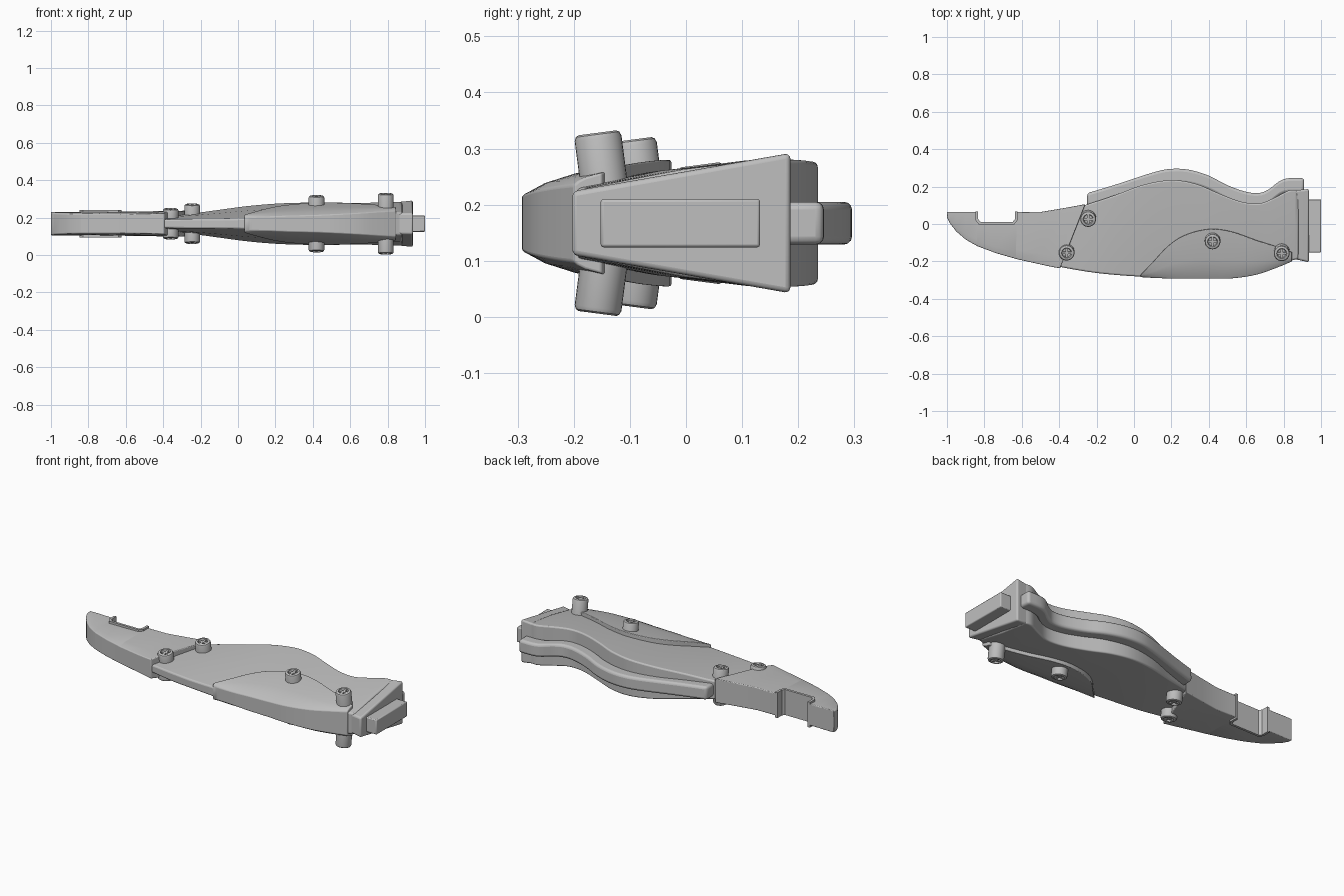
import bpy, bmesh, math
from mathutils import Matrix, Vector

cube = bpy.data.objects.get("Cube")
if cube:
    bpy.data.objects.remove(cube)

MID = 0.167  # height of the plane the parts mirror about

grey = bpy.data.materials.new("light_grey")
grey.use_nodes = True
grey.diffuse_color = (0.52, 0.52, 0.52, 1)
grey.node_tree.nodes["Principled BSDF"].inputs["Base Color"].default_value = (0.52, 0.52, 0.52, 1)


def finish(name, bm, bevel=0.0, segments=3, angle=40):
    """Turn a bmesh into a shaded object, optionally with rounded edges."""
    bmesh.ops.recalc_face_normals(bm, faces=bm.faces)
    mesh = bpy.data.meshes.new(name)
    bm.to_mesh(mesh)
    bm.free()
    mesh.materials.append(grey)
    ob = bpy.data.objects.new(name, mesh)
    bpy.context.collection.objects.link(ob)
    if bevel:
        mod = ob.modifiers.new("round_edges", 'BEVEL')
        mod.width, mod.segments = bevel, segments
        mod.limit_method, mod.angle_limit = 'ANGLE', math.radians(angle)
    bpy.ops.object.select_all(action='DESELECT')
    ob.select_set(True)
    bpy.context.view_layer.objects.active = ob
    bpy.ops.object.shade_smooth_by_angle(angle=math.radians(35))
    return ob


def smooth(rows, steps=4):
    """Curve through the rows (Catmull-Rom on every column)."""
    out = []
    for i in range(len(rows) - 1):
        p = [rows[max(0, min(len(rows) - 1, i + k))] for k in (-1, 0, 1, 2)]
        for s in range(steps):
            t = s / steps
            out.append([0.5 * (2 * b + (c - a) * t + (2 * a - 5 * b + 4 * c - d) * t * t
                               + (3 * b - a - 3 * c + d) * t ** 3) for a, b, c, d in zip(*p)])
    return out + [list(rows[-1])]


def loft(name, rows, section, bevel):
    """Rows: x front, x back, y front, y back, half thickness front, back.
    Section: (position across, blend of half thickness)."""
    bm = bmesh.new()
    rings = []
    for xf, xb, yf, yb, hf, hb in rows:
        top = [(xf + (xb - xf) * t, yf + (yb - yf) * t, hf + (hb - hf) * k) for t, k in section]
        ring = [(x, y, MID + h) for x, y, h in top] + [(x, y, MID - h) for x, y, h in reversed(top)]
        rings.append([bm.verts.new(p) for p in ring])
    for a, b in zip(rings, rings[1:]):
        for i in range(len(a)):
            j = (i + 1) % len(a)
            bm.faces.new((a[i], a[j], b[j], b[i]))
    bm.faces.new(rings[0])
    bm.faces.new(rings[-1])
    return finish(name, bm, bevel)


def straight(rows):
    return [(r[0],) + tuple(r) for r in rows]


# Main body: thin front edge, thick wavy back
body = [(-.42, -.225, .05, .022, .04), (-.25, -.255, .105, .025, .055),
        (-.1, -.272, .155, .025, .075), (.05, -.282, .21, .028, .095),
        (.2, -.287, .235, .032, .108), (.33, -.287, .215, .038, .113),
        (.45, -.285, .165, .042, .115), (.57, -.28, .12, .047, .113),
        (.67, -.255, .11, .053, .112), (.75, -.235, .14, .058, .115),
        (.83, -.2, .18, .062, .118), (.88, -.185, .18, .06, .118)]
loft("main_body", smooth(straight(body)), [(0, 0), (.5, .62), (1, 1)], .012)

# Raised side panels, above and below
panel = [(.035, -.284, -.272, .034, .05), (.1, -.288, -.205, .036, .068),
         (.18, -.291, -.12, .038, .088), (.27, -.292, -.06, .042, .102),
         (.4, -.292, -.027, .045, .112), (.52, -.291, -.04, .05, .113),
         (.65, -.272, -.085, .057, .108), (.76, -.235, -.12, .064, .1),
         (.845, -.2, -.15, .068, .09)]
loft("side_panel", smooth(straight(panel)), [(0, 0), (.15, .32), (.4, .62), (1, 1)], .006)

# Rail along the back edge
rail = [(-.25, .165), (-.1, .21), (.1, .275), (.2, .295), (.3, .289), (.4, .258), (.5, .207),
        (.6, .172), (.67, .166), (.72, .185), (.8, .24), (.91, .245)]
loft("back_rail", smooth([(x, x, y - .075, y, .038, .038) for x, y in rail]), [(0, 0), (1, 1)], .014)

# Tail with a notch and a slanted joint
tail = [(-1, -1, .035, .065, .055, .063), (-.985, -.985, .005, .065, .054, .064),
        (-.95, -.95, -.04, .065, .053, .064), (-.9, -.9, -.083, .065, .052, .063),
        (-.84, -.84, -.117, .065, .05, .063), (-.838, -.838, -.118, .012, .05, .062),
        (-.74, -.74, -.155, .012, .05, .062), (-.632, -.632, -.186, .012, .05, .063),
        (-.63, -.63, -.187, .065, .05, .064), (-.5, -.5, -.216, .064, .052, .066),
        (-.44, -.38, -.229, .084, .054, .068), (-.395, -.26, -.237, .106, .056, .07)]
loft("tail", tail, [(0, 0), (.2, .7), (1, 1)], .01)

# U-shaped lip lining the notch
bm = bmesh.new()
outer = [(-.847, .068), (-.847, .02), (-.83, -.002), (-.64, -.002), (-.623, .02), (-.623, .068)]
inner = [(-.833, .068), (-.833, .026), (-.822, .012), (-.648, .012), (-.637, .026), (-.637, .068)]
for i in range(len(outer) - 1):
    quad = [outer[i], outer[i + 1], inner[i + 1], inner[i]]
    face = bm.faces.new([bm.verts.new((x, y, MID - .074)) for x, y in quad])
    new = bmesh.ops.extrude_face_region(bm, geom=[face])["geom"]
    bmesh.ops.translate(bm, vec=(0, 0, .148), verts=[v for v in new if isinstance(v, bmesh.types.BMVert)])
finish("notch_lip", bm)

# Flared collar and the tenon at the end
loft("end_collar", straight([(.84, -.185, .178, .055, .116), (.88, -.192, .182, .056, .12),
                             (.935, -.205, .187, .057, .126)]), [(0, 0), (1, 1)], .01)
bm = bmesh.new()
bmesh.ops.create_cube(bm, size=1, matrix=Matrix.Translation((.94, -.01, MID)) @ Matrix.Diagonal((.12, .284, .086, 1)))
finish("end_tenon", bm, .005, 2)


# Screws: lathed heads with a crossed recess, on both faces
def screw_head(name, x, y, top, side):
    bm = bmesh.new()
    profile = [(0, -.014), (.023, -.014), (.027, 0), (.034, 0), (.039, -.003), (.042, -.01), (.042, -top + .02)]
    verts = [bm.verts.new((r, 0, z)) for r, z in profile]
    edges = [bm.edges.new(pair) for pair in zip(verts, verts[1:])]
    bmesh.ops.spin(bm, geom=verts + edges, axis=(0, 0, 1), cent=(0, 0, 0),
                   angle=2 * math.pi, steps=28)
    bmesh.ops.remove_doubles(bm, verts=bm.verts, dist=1e-5)
    for turn in (0, math.pi / 2):
        bmesh.ops.create_cube(bm, size=1, matrix=Matrix.Rotation(turn, 4, 'Z')
                              @ Matrix.Translation((0, 0, -.012)) @ Matrix.Diagonal((.05, .012, .016, 1)))
    place = Matrix.Translation((x, y, top)) @ Matrix.Rotation(.13, 4, 'X')
    bmesh.ops.transform(bm, matrix=place, verts=bm.verts)
    for v in bm.verts:
        v.co = Vector((v.co.x, v.co.y, MID + side * v.co.z))
    finish(name, bm)


screws = [(-.36, -.155, .08), (-.245, .025, .104), (.42, -.095, .149), (.79, -.158, .161)]
for n, (x, y, top) in enumerate(screws, 1):
    screw_head(f"upper_screw_{n}", x, y, top, 1)
    screw_head(f"lower_screw_{n}", x, y, top, -1)
